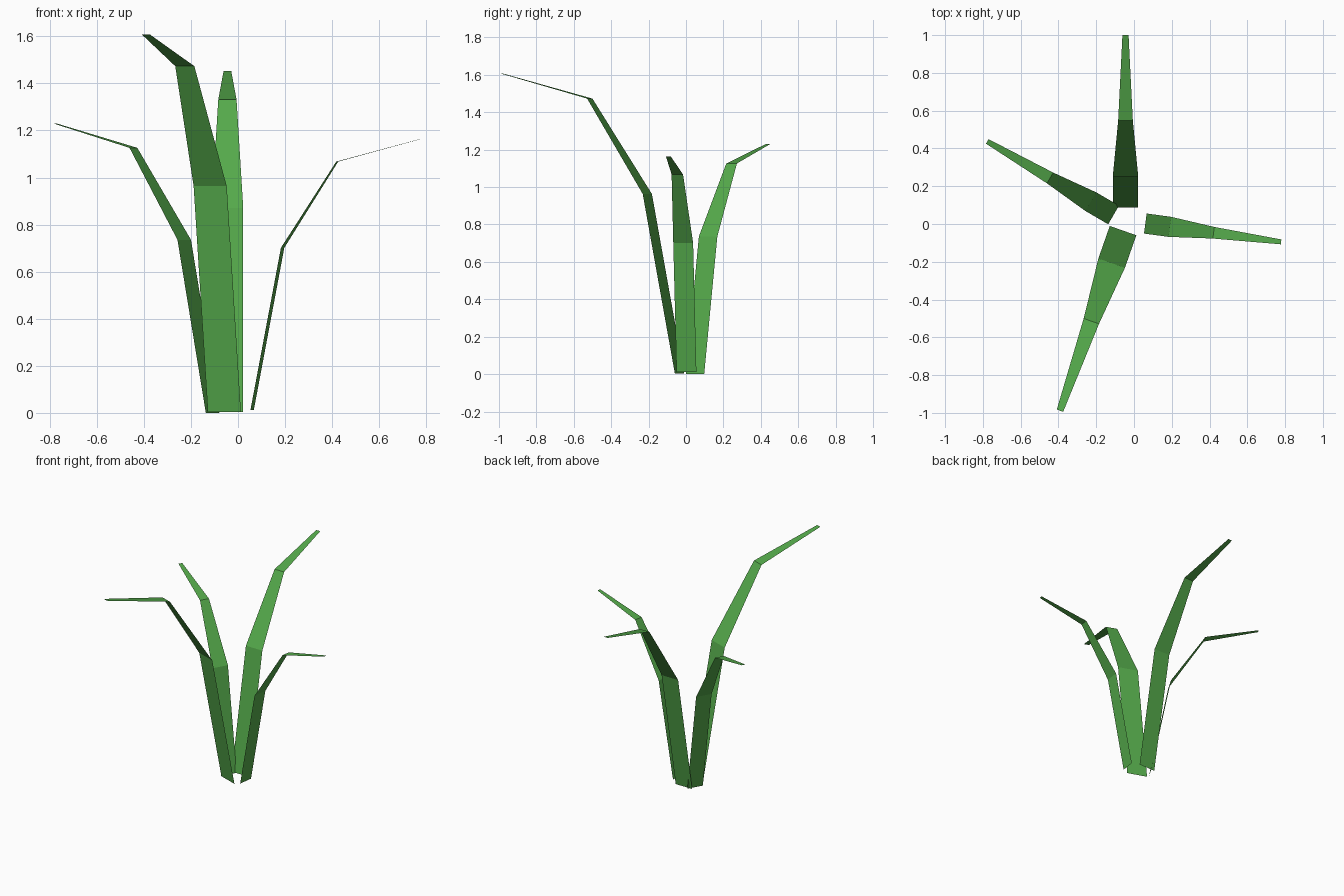
import bpy
import bmesh
from math import radians
from mathutils import Matrix, Vector

if "Cube" in bpy.data.objects:
    bpy.data.objects.remove(bpy.data.objects["Cube"], do_unlink=True)

# Leaf colour
green = bpy.data.materials.new("leaf_green")
green.use_nodes = True
colour = (0.09, 0.40, 0.07, 1.0)
green.diffuse_color = colour
green.node_tree.nodes["Principled BSDF"].inputs["Base Color"].default_value = colour

# Shared blade profile: reach, height, half width
PROFILE = [(0, 0, 0.0745), (0.182, 0.96, 0.0745),
           (0.508, 1.47, 0.043), (1.01, 1.605, 0.018)]


def blade(name, base, heading, scale):
    """A thin, flat-faced blade that arches outwards along the heading."""
    bm = bmesh.new()
    rows = [[bm.verts.new((reach, side * half, height)) for side in (-1, 1)]
            for reach, height, half in PROFILE]
    for low, high in zip(rows, rows[1:]):
        bm.faces.new((low[0], high[0], high[1], low[1]))
    bm.transform(Matrix.Translation(Vector(base))
                 @ Matrix.Rotation(radians(heading), 4, "Z")
                 @ Matrix.Scale(scale, 4))
    mesh = bpy.data.meshes.new(name)
    bm.to_mesh(mesh)
    bm.free()
    mesh.materials.append(green)
    obj = bpy.data.objects.new(name, mesh)
    bpy.context.collection.objects.link(obj)
    return obj


# Four blades around the centre
blade("front_blade", (-0.058, -0.035, 0.003), -109.3, 1.0)
blade("back_blade", (-0.045, 0.088, 0.003), 90, 0.903)
blade("right_blade", (-0.108, 0.048, 0.0), 149.8, 0.766)
blade("left_blade", (0.06, 0.0025, 0.012), -7.7, 0.718)
